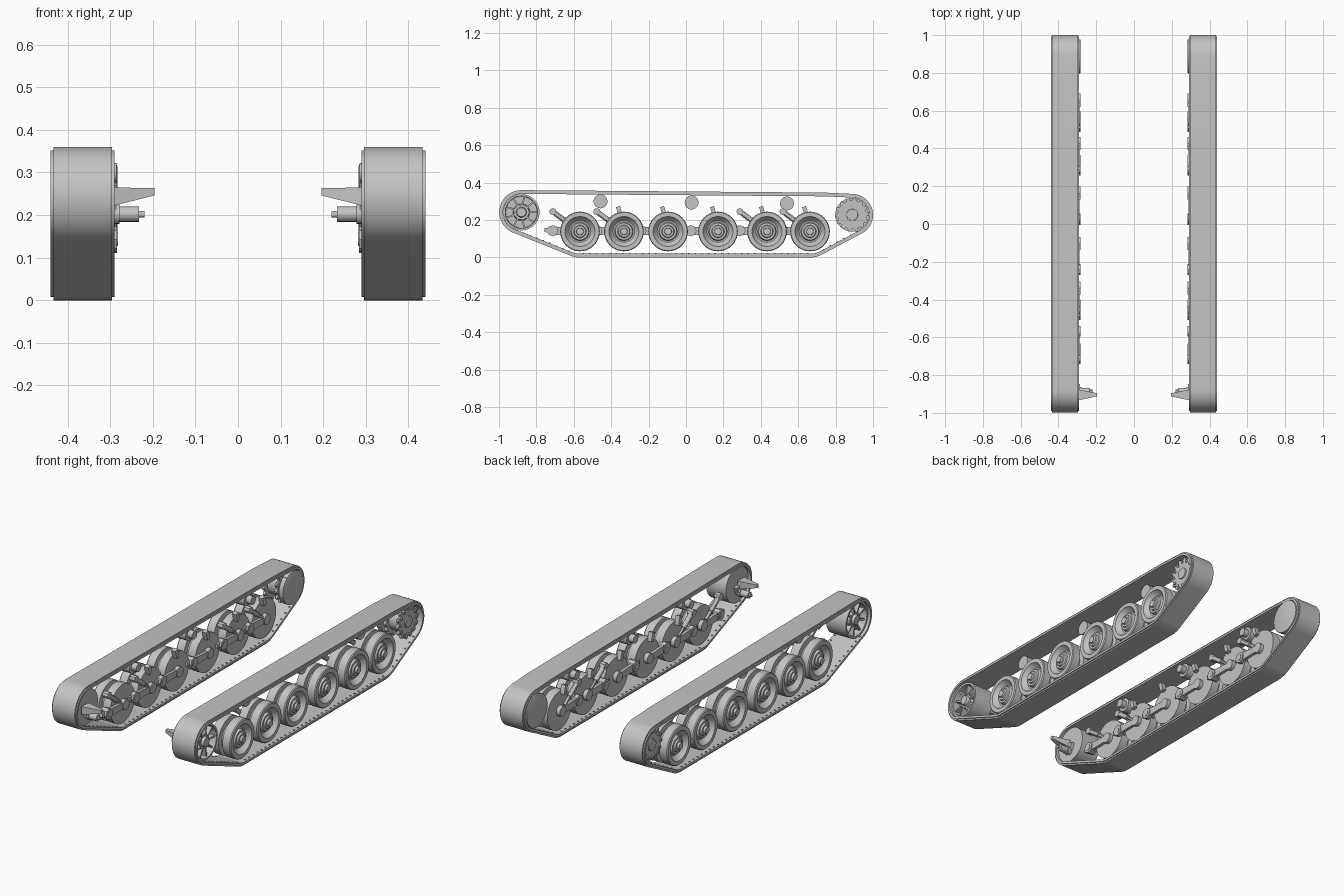
import bpy, bmesh, math
from mathutils import Vector, Matrix

cube = bpy.data.objects.get("Cube")
if cube:
    bpy.data.objects.remove(cube, do_unlink=True)

grey = bpy.data.materials.new("plain grey")
grey.use_nodes = True
grey.diffuse_color = (0.55, 0.55, 0.55, 1)
grey.node_tree.nodes["Principled BSDF"].inputs["Base Color"].default_value = grey.diffuse_color


def finish(name, bm):
    """Turn a left-side part into an object mirrored across x."""
    bmesh.ops.recalc_face_normals(bm, faces=bm.faces)
    mesh = bpy.data.meshes.new(name)
    bm.to_mesh(mesh)
    bm.free()
    mesh.materials.append(grey)
    ob = bpy.data.objects.new(name, mesh)
    bpy.context.collection.objects.link(ob)
    bpy.ops.object.select_all(action='DESELECT')
    ob.select_set(True)
    bpy.context.view_layer.objects.active = ob
    bpy.ops.object.shade_smooth_by_angle(angle=math.radians(30))
    ob.modifiers.new("both_sides", 'MIRROR').use_axis[0] = True
    return ob


def lathe(bm, profile, y, z, segs=40):
    """Spin (x, radius) points about an axis along x."""
    rings = []
    for x, r in profile:
        rings.append([bm.verts.new((x, y + r * math.cos(2 * math.pi * i / segs),
                                    z + r * math.sin(2 * math.pi * i / segs))) for i in range(segs)])
    for a, b in zip(rings, rings[1:]):
        for i in range(segs):
            j = (i + 1) % segs
            bm.faces.new((a[i], a[j], b[j], b[i]))
    bm.faces.new(rings[0])
    bm.faces.new(rings[-1])


def disc(bm, x0, x1, r, y, z, segs=24):
    lathe(bm, [(x0, r), (x1, r)], y, z, segs)


def rod(bm, a, b, r0, r1=None, segs=12):
    """Round bar between two points."""
    a, b = Vector(a), Vector(b)
    turn = (b - a).to_track_quat('Z', 'Y').to_matrix().to_4x4()
    bmesh.ops.create_cone(bm, cap_ends=True, segments=segs, radius1=r0, radius2=r1 or r0,
                          depth=(b - a).length, matrix=Matrix.Translation((a + b) / 2) @ turn)


def prism(bm, outline, x0, x1):
    """Extrude a (y, z) outline along x."""
    a = [bm.verts.new((x0, y, z)) for y, z in outline]
    b = [bm.verts.new((x1, y, z)) for y, z in outline]
    bm.faces.new(a)
    bm.faces.new(b)
    for i in range(len(a)):
        j = (i + 1) % len(a)
        bm.faces.new((a[i], a[j], b[j], b[i]))


def bar(bm, a, b, wa, wb, x0, x1):
    """Flat tapered bar between two (y, z) points."""
    a, b = Vector(a), Vector(b)
    d = (b - a).normalized()
    n = Vector((-d.y, d.x))
    prism(bm, [a + n * wa, a - n * wa, b - n * wb, b + n * wb], x0, x1)


# Track path: the belt wraps these circles (y, z, radius)
IDLER, SPROCKET = (-0.88, 0.242), (0.888, 0.228)
ROADS = [-0.567, -0.332, -0.096, 0.171, 0.433, 0.663]
WRAP = [(*IDLER, 0.118), (*SPROCKET, 0.112), (ROADS[0], 0.139, 0.139),
        (ROADS[-1], 0.139, 0.139), (0.74, 0.247, 0.1)]


def loop(inset, steps=144):
    pts = []
    for i in range(steps):
        t = 2 * math.pi * i / steps
        n = Vector((math.cos(t), math.sin(t)))
        y, z, r = max(WRAP, key=lambda c: Vector(c[:2]).dot(n) + c[2])
        pts.append(Vector((y, z)) + n * (r - inset))
    return pts


def belt(name, x0, x1, d0, d1):
    bm = bmesh.new()
    outer, inner = loop(d0), loop(d1)
    rings = [[bm.verts.new((x, *p)) for p in pts]
             for x, pts in ((x0, outer), (x1, outer), (x1, inner), (x0, inner))]
    for k in range(4):
        a, b = rings[k], rings[(k + 1) % 4]
        for i in range(len(a)):
            j = (i + 1) % len(a)
            bm.faces.new((a[i], a[j], b[j], b[i]))
    finish(name, bm)


belt("track_tread", 0.296, 0.433, 0, 0.012)
belt("track_band", 0.29, 0.44, 0.008, 0.02)

# Small studs along the inside of the belt
bm = bmesh.new()
path = loop(0.02)
for a, b in zip(path, path[1:] + path[:1]):
    n = int((b - a).length / 0.035)
    if (a + b).y / 2 < 0.2:
        for k in range(n):
            p = a.lerp(b, (k + 0.5) / n)
            for x in (0.302, 0.428):
                bmesh.ops.create_cube(bm, size=0.007, matrix=Matrix.Translation((x, *p)))
finish("track_studs", bm)

# Road wheels: twin rims with a dished outer face and stepped hub
WHEEL = [(0.306, 0.03), (0.306, 0.106), (0.352, 0.106), (0.354, 0.08), (0.374, 0.08),
         (0.376, 0.106), (0.42, 0.106), (0.425, 0.102), (0.425, 0.08), (0.415, 0.075),
         (0.398, 0.058), (0.398, 0.05), (0.413, 0.045), (0.413, 0.034), (0.422, 0.03),
         (0.422, 0.02), (0.434, 0.018), (0.434, 0.008)]
for i, y in enumerate(ROADS, 1):
    bm = bmesh.new()
    lathe(bm, WHEEL, y, 0.139)
    finish(f"road_wheel_{i}", bm)

    # Swing arm with pivot, axle boss and bump stop on the inner side
    bm = bmesh.new()
    pivot = (y - 0.145, 0.143)
    bar(bm, pivot, (y, 0.139), 0.022, 0.016, 0.288, 0.304)
    disc(bm, 0.284, 0.325, 0.03, *pivot, 8)
    disc(bm, 0.282, 0.29, 0.016, *pivot, 12)
    disc(bm, 0.284, 0.31, 0.028, y, 0.139)
    bar(bm, (y - 0.19, 0.148), pivot, 0.01, 0.018, 0.295, 0.32)
    if i > 1:
        bar(bm, (y - 0.018, 0.225), (y - 0.032, 0.272), 0.011, 0.011, 0.284, 0.31)
    finish(f"swing_arm_{i}", bm)

# Shock absorbers on the outermost stations
for i in (0, 1, 4, 5):
    y = ROADS[i]
    bm = bmesh.new()
    lower, upper = (0.297, y - 0.03, 0.16), (0.297, y - 0.145, 0.245)
    rod(bm, lower, upper, 0.008)
    rod(bm, Vector(lower).lerp(Vector(upper), 0.35), upper, 0.014)
    disc(bm, 0.283, 0.315, 0.019, *upper[1:], 8)
    finish(f"shock_absorber_{i + 1}", bm)

# Return rollers
for i, (y, z) in enumerate([(-0.457, 0.3), (0.03, 0.294), (0.54, 0.289)], 1):
    bm = bmesh.new()
    disc(bm, 0.315, 0.375, 0.037, y, z, 32)
    disc(bm, 0.285, 0.316, 0.022, y, z)
    finish(f"return_roller_{i}", bm)

# Front idler: open rim, back plate, spokes and hub
bm = bmesh.new()
lathe(bm, [(0.305, 0.03), (0.305, 0.097), (0.425, 0.097), (0.425, 0.086), (0.385, 0.084),
           (0.385, 0.045), (0.41, 0.04), (0.41, 0.028), (0.425, 0.024), (0.425, 0.012)], *IDLER)
for k in range(9):
    t = 2 * math.pi * k / 9
    d = Vector((math.cos(t), math.sin(t)))
    c = Vector(IDLER)
    bar(bm, c + d * 0.035, c + d * 0.09, 0.005, 0.004, 0.38, 0.415)
finish("front_idler", bm)

# Idler crank: axle stub and tapered tensioner bracket pointing inboard
bm = bmesh.new()
rod(bm, (0.31, -0.885, 0.202), (0.232, -0.885, 0.202), 0.018, segs=16)
rod(bm, (0.24, -0.885, 0.202), (0.22, -0.885, 0.202), 0.008)
rod(bm, (0.29, -0.885, 0.202), (0.278, -0.885, 0.202), 0.023, segs=16)
bar(bm, IDLER, (-0.885, 0.202), 0.032, 0.022, 0.286, 0.31)
finish("idler_crank", bm)

bm = bmesh.new()
ends = []
for x, y0, y1, z0, z1 in ((0.3, -0.935, -0.875, 0.22, 0.265), (0.196, -0.912, -0.896, 0.246, 0.263)):
    ends.append([bm.verts.new((x, y, z)) for y, z in ((y0, z0), (y1, z0), (y1, z1), (y0, z1))])
    bm.faces.new(ends[-1])
for i in range(4):
    j = (i + 1) % 4
    bm.faces.new((ends[0][i], ends[0][j], ends[1][j], ends[1][i]))
finish("tensioner_bracket", bm)

# Rear drive sprocket: two toothed rings, drum, bolts and final drive cover
bm = bmesh.new()
for x in (0.325, 0.4):
    teeth = []
    for k in range(56):
        t = 2 * math.pi * k / 56
        r = 0.091 if k % 4 < 2 else 0.077
        teeth.append((SPROCKET[0] + r * math.cos(t), SPROCKET[1] + r * math.sin(t)))
    prism(bm, teeth, x, x + 0.014)
lathe(bm, [(0.305, 0.06), (0.412, 0.06), (0.412, 0.046), (0.402, 0.044), (0.402, 0.034),
           (0.42, 0.03), (0.42, 0.01)], *SPROCKET)
for k in range(12):
    t = 2 * math.pi * k / 12
    disc(bm, 0.413, 0.419, 0.008, SPROCKET[0] + 0.069 * math.cos(t),
         SPROCKET[1] + 0.069 * math.sin(t), 8)
finish("drive_sprocket", bm)

bm = bmesh.new()
lathe(bm, [(0.283, 0.085), (0.285, 0.09), (0.31, 0.09)], *SPROCKET)
bar(bm, SPROCKET, (0.815, 0.255), 0.085, 0.05, 0.286, 0.308)
finish("final_drive_cover", bm)
